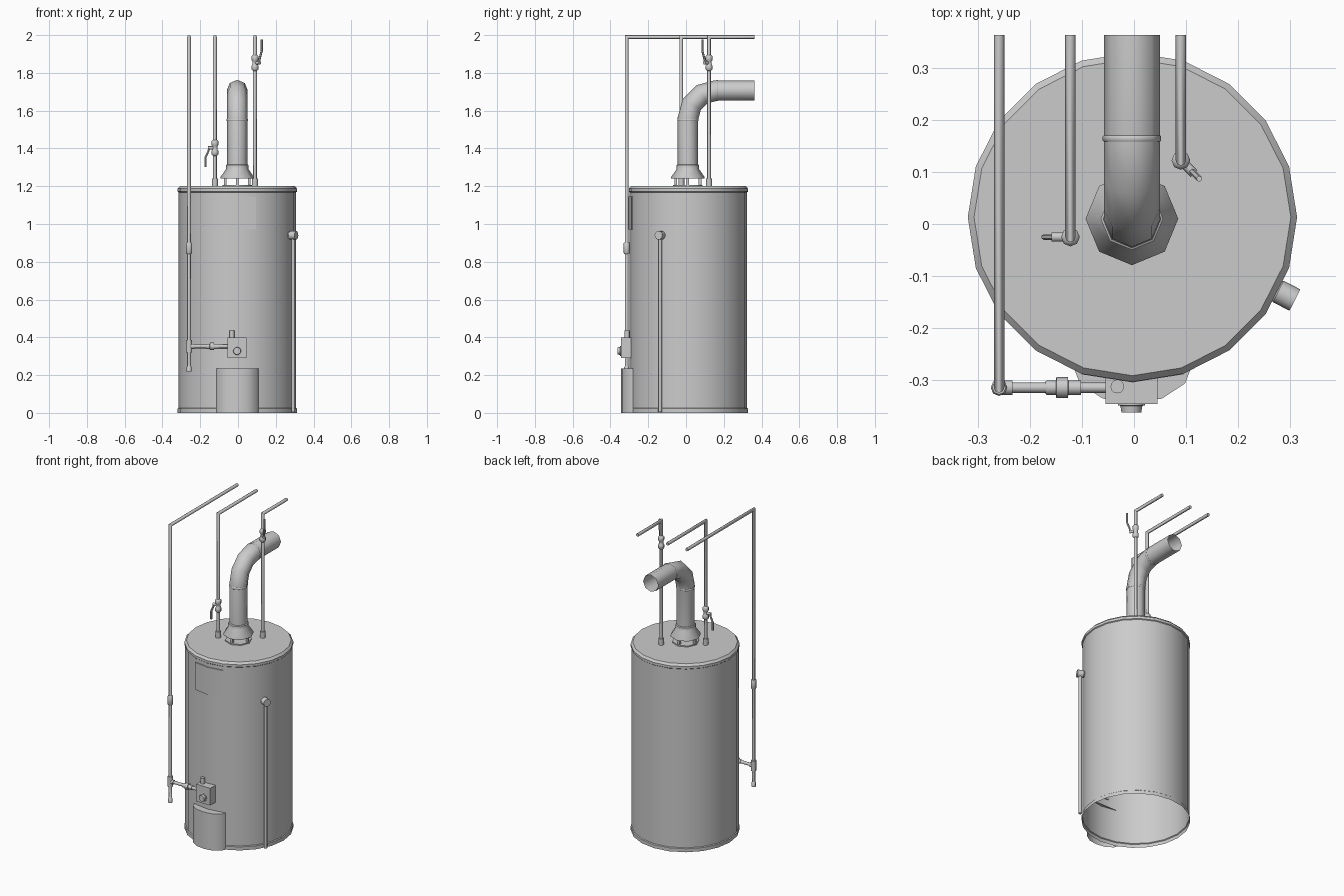
import bpy, bmesh
from math import sin, cos, pi, radians
from mathutils import Vector

cube = bpy.data.objects.get("Cube")
if cube:
    bpy.data.objects.remove(cube)

X, Y, Z = Vector((1, 0, 0)), Vector((0, 1, 0)), Vector((0, 0, 1))

grey = bpy.data.materials.new("painted grey metal")
grey.use_nodes = True
grey.diffuse_color = (0.6, 0.6, 0.6, 1)
grey.node_tree.nodes["Principled BSDF"].inputs["Base Color"].default_value = (0.6, 0.6, 0.6, 1)


def finish(name, bm, angle=50):
    bmesh.ops.recalc_face_normals(bm, faces=bm.faces)
    mesh = bpy.data.meshes.new(name)
    bm.to_mesh(mesh)
    bm.free()
    mesh.materials.append(grey)
    obj = bpy.data.objects.new(name, mesh)
    bpy.context.collection.objects.link(obj)
    bpy.ops.object.select_all(action='DESELECT')
    obj.select_set(True)
    bpy.context.view_layer.objects.active = obj
    bpy.ops.object.shade_smooth_by_angle(angle=radians(angle))
    return obj


def skin(bm, rings, start, end):
    n = len(rings[0])
    for a, b in zip(rings, rings[1:]):
        for i in range(n):
            j = (i + 1) % n
            bm.faces.new((a[i], a[j], b[j], b[i]))
    if start:
        bm.faces.new(rings[0][::-1])
    if end:
        bm.faces.new(rings[-1])


# Turned part: profile of (radius, distance along axis)
def lathe(name, base, profile, axis=Z, sides=8, start=True, end=True, angle=50):
    bm = bmesh.new()
    u = Y if abs(axis.x) > 0.9 else X - axis * axis.x
    u = u.normalized()
    v = axis.cross(u)
    rings = [[bm.verts.new(Vector(base) + axis * h + (u * cos(2 * pi * i / sides) + v * sin(2 * pi * i / sides)) * r)
              for i in range(sides)] for r, h in profile]
    skin(bm, rings, start, end)
    return finish(name, bm, angle)


# Mitred pipe along a planar path; side is perpendicular to the path's plane
def tube(name, path, r, side=X, sides=8, caps=True):
    bm = bmesh.new()
    pts = [Vector(p) for p in path]
    rings = []
    for k, p in enumerate(pts):
        t0 = (pts[max(k, 1)] - pts[max(k, 1) - 1]).normalized()
        m = min(k, len(pts) - 2)
        t1 = (pts[m + 1] - pts[m]).normalized()
        t = (t0 + t1).normalized()
        up = side.cross(t) / t.dot(t1)
        rings.append([bm.verts.new(p + (side * cos(2 * pi * i / sides) + up * sin(2 * pi * i / sides)) * r)
                      for i in range(sides)])
    skin(bm, rings, caps, caps)
    return finish(name, bm)


def box(name, centre, size, bevel=0):
    bm = bmesh.new()
    bmesh.ops.create_cube(bm, size=1)
    for v in bm.verts:
        v.co = Vector(centre) + Vector([a * b for a, b in zip(v.co, size)])
    if bevel:
        bmesh.ops.bevel(bm, geom=bm.edges[:], offset=bevel, segments=1, affect='EDGES')
    return finish(name, bm, 30)


# Tank shell, open underneath
CX, CY = -0.003, 0.013
lathe("tank", (CX, CY, 0),
      [(0.316, 0), (0.316, 0.022), (0.311, 0.026), (0.311, 1.168), (0.316, 1.172), (0.316, 1.187), (0.304, 1.2)],
      sides=20, start=False, angle=30)

# Label plate following the shell
bm = bmesh.new()
cols = [[bm.verts.new((CX + r * sin(a), CY - r * cos(a), z)) for r, z in
         ((0.309, 0.97), (0.317, 0.97), (0.317, 1.145), (0.309, 1.145))]
        for a in (-pi / 10, 0, pi / 10)]
skin(bm, cols, True, True)
finish("label_plate", bm, 30)

# Burner access cover, open underneath
bm = bmesh.new()
outline = [(-0.114, -0.28), (-0.104, -0.306), (-0.06, -0.335), (0, -0.343),
           (0.054, -0.335), (0.098, -0.306), (0.108, -0.28)]
low, high = [[bm.verts.new((x, y, z)) for x, y in outline] for z in (0, 0.235)]
for i in range(len(outline) - 1):
    bm.faces.new((low[i], low[i + 1], high[i + 1], high[i]))
bm.faces.new(high)
finish("burner_cover", bm, 40)

# Draft hood: base ring, legs and flared skirt
FX, FY = -0.004, 0.01
lathe("hood_base", (FX, FY, 1.195), [(0.078, 0), (0.078, 0.012)])
for i in range(4):
    a = i * pi / 2
    box("hood_leg", (FX + 0.064 * cos(a), FY + 0.064 * sin(a), 1.225), (0.014, 0.014, 0.06))
lathe("draft_hood", (FX, FY, 1.24), [(0.089, 0), (0.089, 0.008), (0.06, 0.05), (0.06, 0.072), (0.054, 0.076)],
      start=False, end=False)

# Flue pipe with a segmented bend
bend, R = [], 0.15
for k in range(4):
    a = k * pi / 6
    bend.append((FX, FY + R * (1 - cos(a)), 1.557 + R * sin(a)))
tube("flue_pipe", [(FX, FY, 1.25)] + bend + [(FX, 0.363, 1.707)], 0.054, caps=False)
lathe("flue_lower_seam", (FX, FY, 1.545), [(0.054, 0), (0.056, 0.002), (0.056, 0.01), (0.054, 0.012)],
      start=False, end=False)
lathe("flue_upper_seam", (FX, 0.158, 1.707), [(0.054, 0), (0.056, 0.002), (0.056, 0.01), (0.054, 0.012)],
      axis=Y, start=False, end=False)

# Overhead pipes: gas, cold water, hot water
BACK, TOP, PR = 0.363, 1.99, 0.01
GX, GY = -0.259, -0.314
for name, x, y, z in (("gas_pipe", GX, GY, 0.25), ("cold_pipe", -0.122, -0.025, 1.2), ("hot_pipe", 0.09, 0.122, 1.2)):
    tube(name, [(x, y, z), (x, y, TOP), (x, BACK, TOP)], PR)

# Water fittings and lever valves
collar = [(0.01, 0), (0.018, 0.008), (0.018, 0.028), (0.014, 0.034), (0.014, 0.052), (0.018, 0.058),
          (0.018, 0.078), (0.01, 0.086)]
for name, x, y, z, d, rise in (("cold", -0.122, -0.025, 1.36, Vector((-1, 0, 0)), -0.1),
                               ("hot", 0.09, 0.122, 1.81, Vector((0.7071, -0.7071, 0)), 0.125)):
    lathe(name + "_nipple", (x, y, 1.195), [(0.016, 0), (0.016, 0.045)])
    lathe(name + "_valve_body", (x, y, z), collar)
    p = Vector((x, y, z + 0.043))
    lathe(name + "_valve_stem", p, [(0.009, 0), (0.009, 0.036)], axis=d)
    bow = [p + d * 0.03, p + d * 0.036 + Z * rise * 0.2, p + d * 0.05 + Z * rise * 0.5, p + d * 0.05 + Z * rise]
    tube(name + "_valve_lever", bow, 0.006, side=d.cross(Z), sides=6)

# Gas line: union, tee, drip leg, branch to the control valve
lathe("gas_union", (GX, GY, 0.842), [(0.013, 0), (0.016, 0.004), (0.016, 0.056), (0.013, 0.06)])
lathe("gas_tee", (GX, GY, 0.32), [(0.016, 0), (0.016, 0.065)])
lathe("drip_leg", (GX, GY, 0.218), [(0.013, 0), (0.013, 0.025), (0.01, 0.028), (0.01, 0.11)])
GZ = 0.352
tube("gas_branch", [(GX, GY, GZ), (-0.05, GY, GZ)], PR, side=Y)
lathe("tee_outlet", (GX, GY, GZ), [(0.014, 0), (0.014, 0.026)], axis=X)
lathe("branch_union", (-0.17, GY, GZ),
      [(0.012, 0), (0.014, 0.003), (0.014, 0.02), (0.02, 0.021), (0.02, 0.043), (0.014, 0.044), (0.014, 0.068)], axis=X)

# Gas control valve with knob and top cap
box("gas_control", (-0.005, -0.316, 0.345), (0.1, 0.058, 0.11))
lathe("control_knob", (-0.005, -0.342, 0.328), [(0.026, 0), (0.026, 0.006), (0.021, 0.007), (0.019, 0.02)],
      axis=-Y, sides=12)
lathe("control_cap", (-0.032, -0.312, 0.39), [(0.013, 0), (0.013, 0.045)], sides=12)

# Relief valve and its discharge pipe
out = Vector((cos(radians(-27)), sin(radians(-27)), 0))
start = Vector((CX, CY, 0.94)) + out * 0.3
lathe("relief_valve", start, [(0.018, 0), (0.018, 0.01), (0.023, 0.014), (0.023, 0.05)], axis=out, sides=12)
centre = start + out * 0.031
tube("discharge_pipe", [(centre.x, centre.y, 0.005), (centre.x, centre.y, 0.94)], PR)
